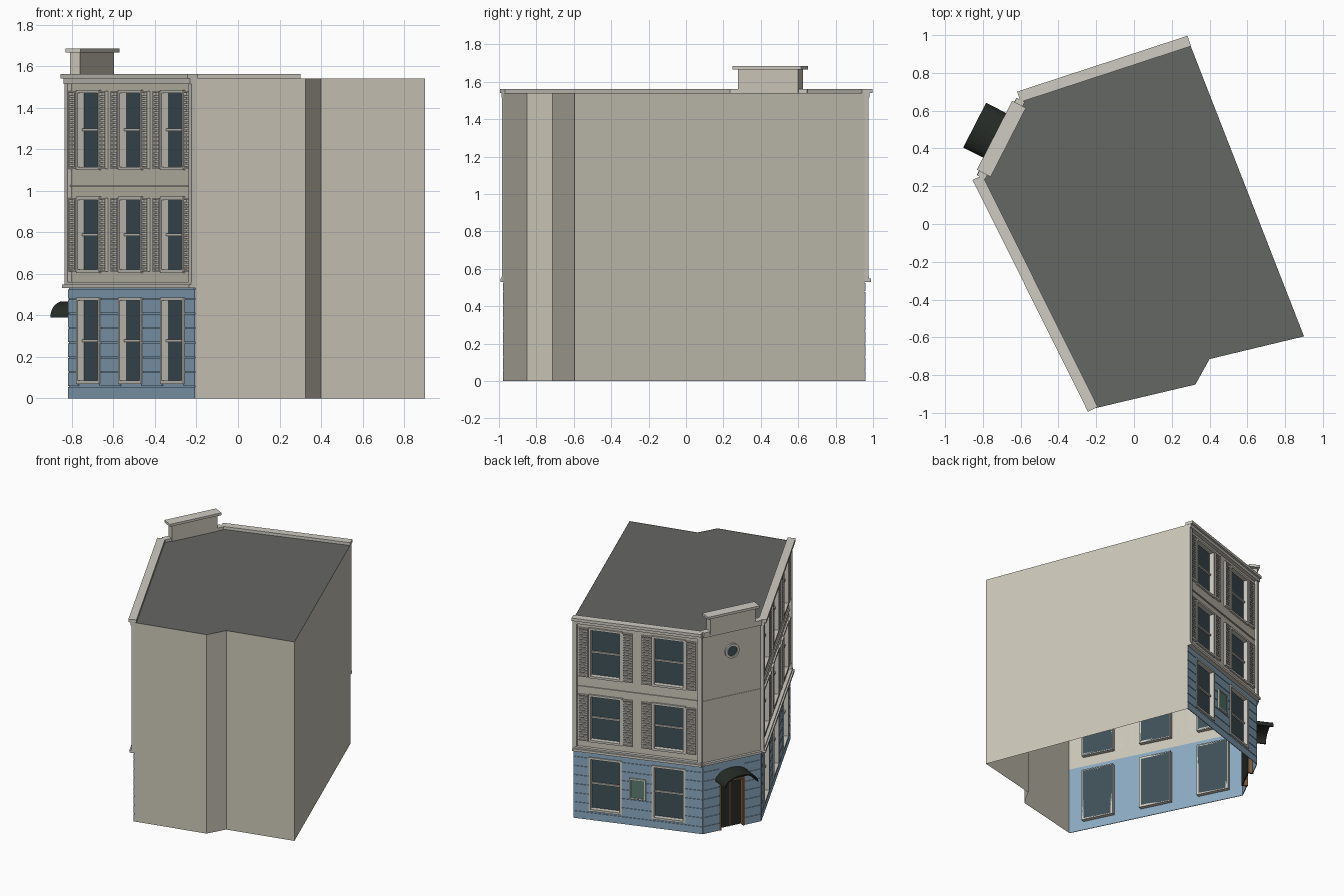
import bpy, bmesh, math
from mathutils import Vector

if "Cube" in bpy.data.objects:
    bpy.data.objects.remove(bpy.data.objects["Cube"])

CREAM, TRIM = (.60, .57, .48, 1), (.62, .60, .54, 1)
BLUE, ROOF = (.26, .40, .53, 1), (.13, .135, .125, 1)
GLASS, DARK = (.05, .08, .095, 1), (.02, .025, .02, 1)
BROWN, GREEN = (.2, .1, .05, 1), (.1, .2, .16, 1)
H, G = 1.54, .53                      # wall top, ground floor top
P1, P2, P3, P4 = (-.205, -.975), (-.815, .25), (-.605, .66), (.295, .955)
parts, mats = {}, {}


def part(name, colour):
    if name not in parts:
        parts[name] = (bmesh.new(), colour)
    return parts[name][0]


class Facade:
    """Flat frame: u to the right, z up, d outwards."""
    def __init__(self, left, right):
        self.o = Vector((*left, 0))
        v = Vector((*right, 0)) - self.o
        self.L, self.t = v.length, v.normalized()
        self.n = Vector((self.t.y, -self.t.x, 0))

    def p(self, u, z, d):
        return self.o + self.t * u + self.n * d + Vector((0, 0, z))

    def prism(self, bm, pts, d0, d1):
        a = [bm.verts.new(self.p(u, z, d1)) for u, z in pts]
        b = [bm.verts.new(self.p(u, z, d0)) for u, z in pts]
        bm.faces.new(a)
        bm.faces.new(b[::-1])
        for i in range(len(a)):
            j = (i + 1) % len(a)
            bm.faces.new((a[i], b[i], b[j], a[j]))

    def box(self, bm, u0, u1, z0, z1, d0, d1):
        self.prism(bm, [(u0, z0), (u1, z0), (u1, z1), (u0, z1)], d0, d1)

    def wall(self, bm, z0, z1, holes):
        us = sorted({0, self.L, *[h[0] for h in holes], *[h[1] for h in holes]})
        zs = sorted({z0, z1, *[h[2] for h in holes], *[h[3] for h in holes]})
        for a, b in zip(us, us[1:]):
            for c, e in zip(zs, zs[1:]):
                u, z = (a + b) / 2, (c + e) / 2
                if any(h[0] < u < h[1] and h[2] < z < h[3] for h in holes):
                    continue
                bm.faces.new([bm.verts.new(self.p(*q, 0)) for q in
                              ((a, c), (b, c), (b, e), (a, e))])

    def courses(self, bm, holes):
        # raised stone courses, interrupted at the openings
        zs = [.0, .06, .13, .20, .27, .34, .41, .48, G]
        for z0, z1 in zip(zs, zs[1:]):
            u = 0
            for h in sorted(holes):
                if h[2] < z1 - .015 and h[3] > z0 + .015:
                    self.box(bm, u, h[0], z0, z1 - .005, 0, .005)
                    u = h[1]
            self.box(bm, u, self.L, z0, z1 - .005, 0, .005)

    def frame(self, bm, u0, u1, z0, z1, w, d0, d1):
        self.box(bm, u0, u0 + w, z0, z1, d0, d1)
        self.box(bm, u1 - w, u1, z0, z1, d0, d1)
        self.box(bm, u0 + w, u1 - w, z0, z0 + w, d0, d1)
        self.box(bm, u0 + w, u1 - w, z1 - w, z1, d0, d1)

    def window(self, h, shutters):
        u0, u1, z0, z1 = h
        m = (z0 + z1) / 2
        fr = part("window_frames", TRIM)
        self.frame(fr, u0 - .006, u1 + .006, z0 - .006, z1 + .006, .016, -.03, .012)
        self.box(fr, u0 + .01, u1 - .01, m - .006, m + .006, -.026, -.012)
        self.box(part("window_glass", GLASS), u0, u1, z0, z1, -.03, -.024)
        if shutters:
            sh = part("shutters", TRIM)
            for a in (u0 - .082, u1 + .010):
                b = a + .072
                self.frame(sh, a, b, z0, z1, .008, 0, .016)
                n = 18
                for i in range(n):
                    z = z0 + .012 + (z1 - z0 - .024) * i / n
                    self.box(sh, a + .008, b - .008, z, z + .011, 0, .012)


A, C, B = Facade(P2, P1), Facade(P3, P2), Facade(P4, P3)

# window facades
for f, centres in ((A, (.225, .68, 1.135)), (B, (.235, .70))):
    rows = [[(c - .117, c + .117, z0, z1) for c in centres]
            for z0, z1 in ((.075, .48), (.61, .965), (1.105, 1.48))]
    f.wall(part("ground_walls", BLUE), 0, G, rows[0])
    f.wall(part("upper_walls", CREAM), G, H, rows[1] + rows[2])
    f.courses(part("stone_courses", BLUE), rows[0])
    for i, row in enumerate(rows):
        for h in row:
            f.window(h, i > 0)
    tr = part("facade_trim", TRIM)
    for a in (0, f.L - .03):
        f.box(tr, a, a + .03, G, H, 0, .022)             # end strips
    f.box(tr, 0, f.L, 1.02, 1.028, 0, .008)              # floor line
    f.box(tr, 0, f.L, G, G + .018, 0, .036)              # string course
    f.box(tr, 0, f.L, G + .018, G + .03, 0, .024)
    f.box(tr, 0, f.L, 1.515, H, 0, .028)                 # cornice
    f.box(part("cornice", TRIM), -.002, f.L, H, 1.562, -.015, .043)

# corner facade with door
mid = C.L / 2
door = (mid - .1, mid + .1, 0, .37)
C.wall(part("ground_walls", BLUE), 0, G, [door])
C.wall(part("upper_walls", CREAM), G, H, [])
C.courses(part("stone_courses", BLUE), [(door[0], door[1], 0, .46)])
tr = part("facade_trim", TRIM)
C.box(tr, 0, C.L, G, G + .018, 0, .02)
C.box(tr, 0, C.L, 1.02, 1.026, 0, .004)
C.box(tr, 0, C.L, 1.52, H, 0, .012)
C.box(part("cornice", TRIM), 0, C.L, H, 1.562, -.03, .018)

# door and its arched top light
C.box(part("door", DARK), *door, -.035, -.028)
df = part("door_frame", BROWN)
for a in (door[0], door[1] - .014):
    C.box(df, a, a + .014, 0, .37, -.03, .008)
C.box(df, door[0], door[1], .362, .376, -.03, .008)
C.box(df, mid - .004, mid + .004, 0, .37, -.03, -.022)


def arc(rx, rz, z, n=14):
    return [(mid + rx * math.cos(math.pi * i / n), z + rz * math.sin(math.pi * i / n))
            for i in range(n + 1)]


C.prism(part("door", DARK), arc(.1, .06, .376), 0, .006)

# barrel canopy
C.prism(part("canopy", DARK), arc(.133, .077, .39) + arc(.124, .067, .39)[::-1], 0, .15)

# round window
ring, disc, N = part("round_window_ring", TRIM), part("round_window_glass", GLASS), 24


def circle(r):
    return [(mid + r * math.cos(2 * math.pi * i / N), 1.37 + r * math.sin(2 * math.pi * i / N))
            for i in range(N)]


C.prism(disc, circle(.042), 0, .005)
loops = [[ring.verts.new(C.p(*q, d)) for q in circle(r)]
         for r, d in ((.056, 0), (.056, .012), (.04, .012), (.04, 0))]
for a, b in zip(loops, loops[1:]):
    for i in range(N):
        j = (i + 1) % N
        ring.faces.new((a[i], a[j], b[j], b[i]))

# raised parapet over the corner
C.box(part("parapet_block", CREAM), mid - .18, mid + .18, H, 1.668, -.035, .02)
C.box(part("parapet_cap", TRIM), mid - .205, mid + .205, 1.666, 1.684, -.05, .032)

# wall plaque between the ground windows
B.box(part("plaque", GREEN), B.L / 2 - .055, B.L / 2 + .055, .21, .36, 0, .012)
B.frame(part("plaque_frame", TRIM), B.L / 2 - .06, B.L / 2 + .06, .205, .365, .01, 0, .016)

# plain party walls and roof
plain = [P1, (.325, -.85), (.40, -.715), (.90, -.595), P4]
for a, b in zip(plain, plain[1:]):
    Facade(a, b).wall(part("party_walls", CREAM), 0, H, [])
rf = part("roof", ROOF)
rf.faces.new([rf.verts.new((x, y, H - .002)) for x, y in plain + [P3, P2]])

for name, (bm, colour) in parts.items():
    bmesh.ops.remove_doubles(bm, verts=bm.verts, dist=1e-6) if "walls" in name else None
    me = bpy.data.meshes.new(name)
    bm.to_mesh(me)
    bm.free()
    if colour not in mats:
        mats[colour] = bpy.data.materials.new("colour_%d" % len(mats))
        mats[colour].diffuse_color = colour
    me.materials.append(mats[colour])
    bpy.context.collection.objects.link(bpy.data.objects.new(name, me))

for m in bpy.data.materials:
    if m.users and not m.is_grease_pencil:
        m.use_nodes = True
        m.node_tree.nodes["Principled BSDF"].inputs["Base Color"].default_value = m.diffuse_color
